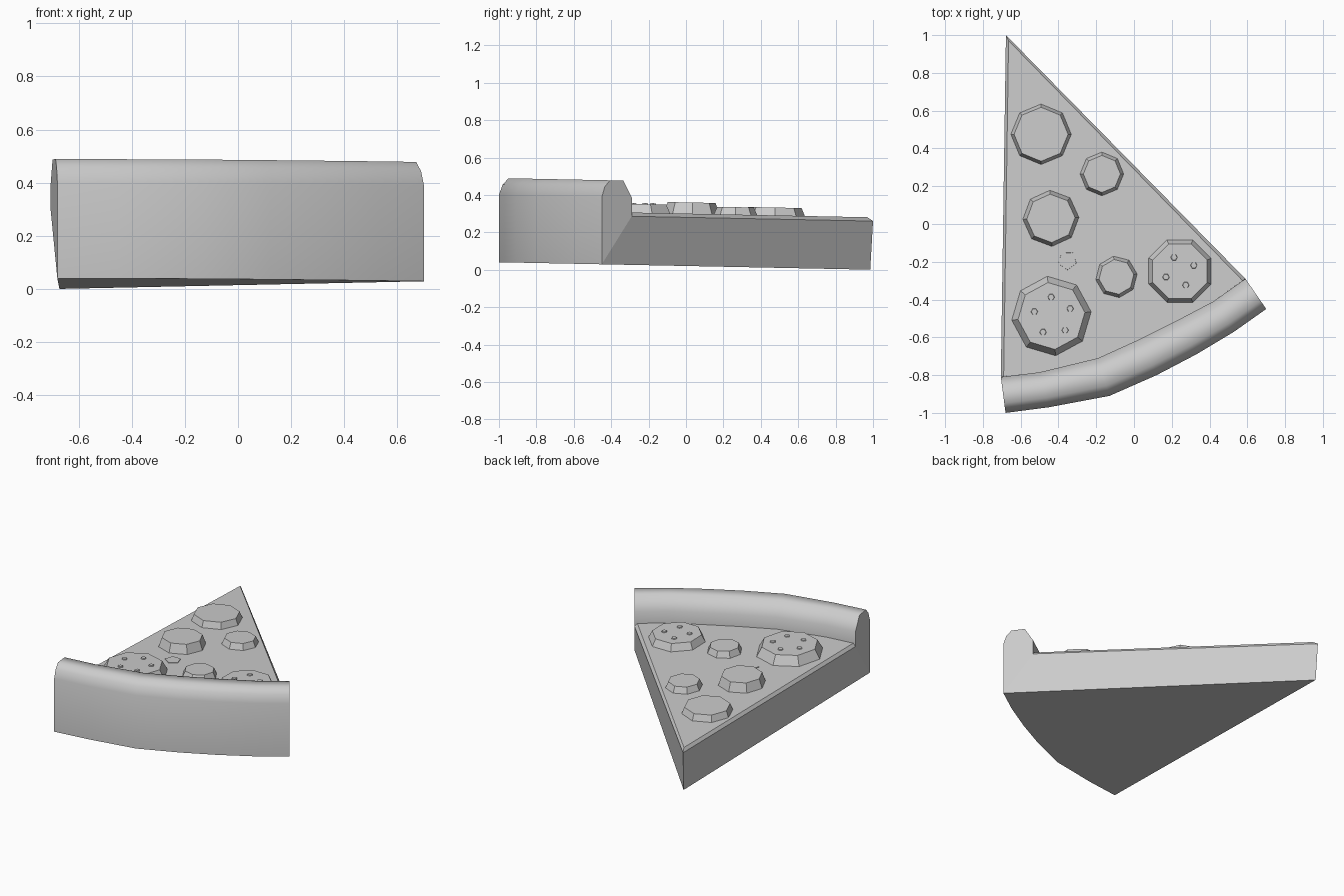
import bpy, bmesh, math
from mathutils import Vector

cube = bpy.data.objects.get("Cube")
if cube:
    bpy.data.objects.remove(cube)

GREY = (0.6, 0.6, 0.6, 1)
mat = bpy.data.materials.new("plain grey")
mat.use_nodes = True
mat.diffuse_color = GREY
mat.node_tree.nodes["Principled BSDF"].inputs["Base Color"].default_value = GREY

TOP = 0.28  # cheese height before tilting


def tilt(x, y, z):
    """The whole slice leans slightly down toward its tip."""
    return Vector((x, y, z + 0.02 * (1 - y)))


def finish(name, bm, smooth=None):
    bmesh.ops.recalc_face_normals(bm, faces=bm.faces)
    mesh = bpy.data.meshes.new(name)
    bm.to_mesh(mesh)
    bm.free()
    mesh.materials.append(mat)
    ob = bpy.data.objects.new(name, mesh)
    bpy.context.collection.objects.link(ob)
    if smooth:
        bpy.ops.object.select_all(action='DESELECT')
        ob.select_set(True)
        bpy.context.view_layer.objects.active = ob
        bpy.ops.object.shade_smooth_by_angle(angle=math.radians(smooth))
    return ob


# Curved edges of the crust, left end of the plan to right end
outer = [(-.68, -1), (-.45, -.97), (-.13, -.91), (.12, -.80), (.33, -.69), (.53, -.57), (.70, -.45)]
inner = [(-.705, -.81), (-.50, -.785), (-.19, -.71), (.03, -.61), (.22, -.515), (.42, -.41), (.59, -.29)]

# Crust: a rounded wall profile swept along the arc (t = outer to inner, z)
profile = [(0, 0), (0, .36), (.1, .415), (.27, .45), (.72, .45), (1, .36), (1, TOP - .02)]
bm = bmesh.new()
rings = []
for o, i in zip(outer, inner):
    o, i = Vector(o), Vector(i)
    ring = []
    for t, z in profile:
        p = o.lerp(i, t)
        ring.append(bm.verts.new(tilt(p.x, p.y, z)))
    rings.append(ring)
for a, b in zip(rings, rings[1:]):
    for k in range(len(profile) - 1):
        bm.faces.new((a[k], a[k + 1], b[k + 1], b[k]))
caps = [bm.faces.new(rings[0]), bm.faces.new(rings[-1])]
finish("crust", bm, 62)

# Slice body: flat underside, two cut sides, bevelled rim and cheese top
bm = bmesh.new()
low = [bm.verts.new(tilt(x, y, 0)) for x, y in outer]
tip_low = bm.verts.new(tilt(-.672, .985, 0))
rim = [bm.verts.new(tilt(*inner[k], TOP - .02)) for k in (0, -1)]
tip_rim = bm.verts.new(tilt(-.678, 1, TOP - .02))
cheese_edge = inner[:]
cheese_edge[0] = (-.69, -.808)
cheese_edge[-1] = (.575, -.30)
cheese = [bm.verts.new(tilt(x, y, TOP)) for x, y in cheese_edge]
tip_top = bm.verts.new(tilt(-.664, .97, TOP))
bm.faces.new(low + [tip_low])
bm.faces.new(cheese + [tip_top])
for k, r in ((0, rim[0]), (-1, rim[1])):
    bm.faces.new((low[k], r, tip_rim, tip_low))
    bm.faces.new((r, cheese[k], tip_top, tip_rim))
finish("slice_body", bm)


def disc(name, x, y, r_low, r_top, height, sides=8, turn=90, base=TOP):
    """Low polygonal frustum resting on the slice."""
    bm = bmesh.new()
    loops = []
    for r, z in ((r_low, base - .01), (r_top, base + height)):
        loop = []
        for k in range(sides):
            a = math.radians(turn) + math.tau * k / sides
            loop.append(bm.verts.new(tilt(x + r * math.cos(a), y + r * math.sin(a), z)))
        loops.append(loop)
    for k in range(sides):
        n = (k + 1) % sides
        bm.faces.new((loops[0][k], loops[0][n], loops[1][n], loops[1][k]))
    for loop in loops:
        bm.faces.new(loop)
    return finish(name, bm)


# Toppings: x, y, base radius, top radius, height, rotation
toppings = [
    ("tip_slice", -.492, .475, .164, .143, .042, 90),
    ("small_slice_back", -.17, .265, .12, .098, .04, 90),
    ("middle_slice", -.44, .03, .152, .128, .06, 92),
    ("large_slice", -.437, -.487, .217, .178, .06, 96),
    ("small_slice_front", -.093, -.28, .115, .093, .04, 98),
    ("side_slice", .243, -.25, .184, .156, .046, 67.5),
]
for name, x, y, r1, r2, h, turn in toppings:
    disc(name, x, y, r1, r2, h, 8, turn)
disc("cheese_nub", -.353, -.193, .052, .05, .004, 5, 55)

# Tiny bumps on the two largest toppings
for owner, x, y, h, count, spread in (("large", -.43, -.487, .06, 5, .1),
                                      ("side", .243, -.25, .046, 4, .08)):
    for k in range(count):
        a = math.tau * k / count + .4
        disc(f"{owner}_bump_{k + 1}", x + spread * math.cos(a), y + spread * math.sin(a),
             .022, .016, .006, 6, 0, TOP + h)
